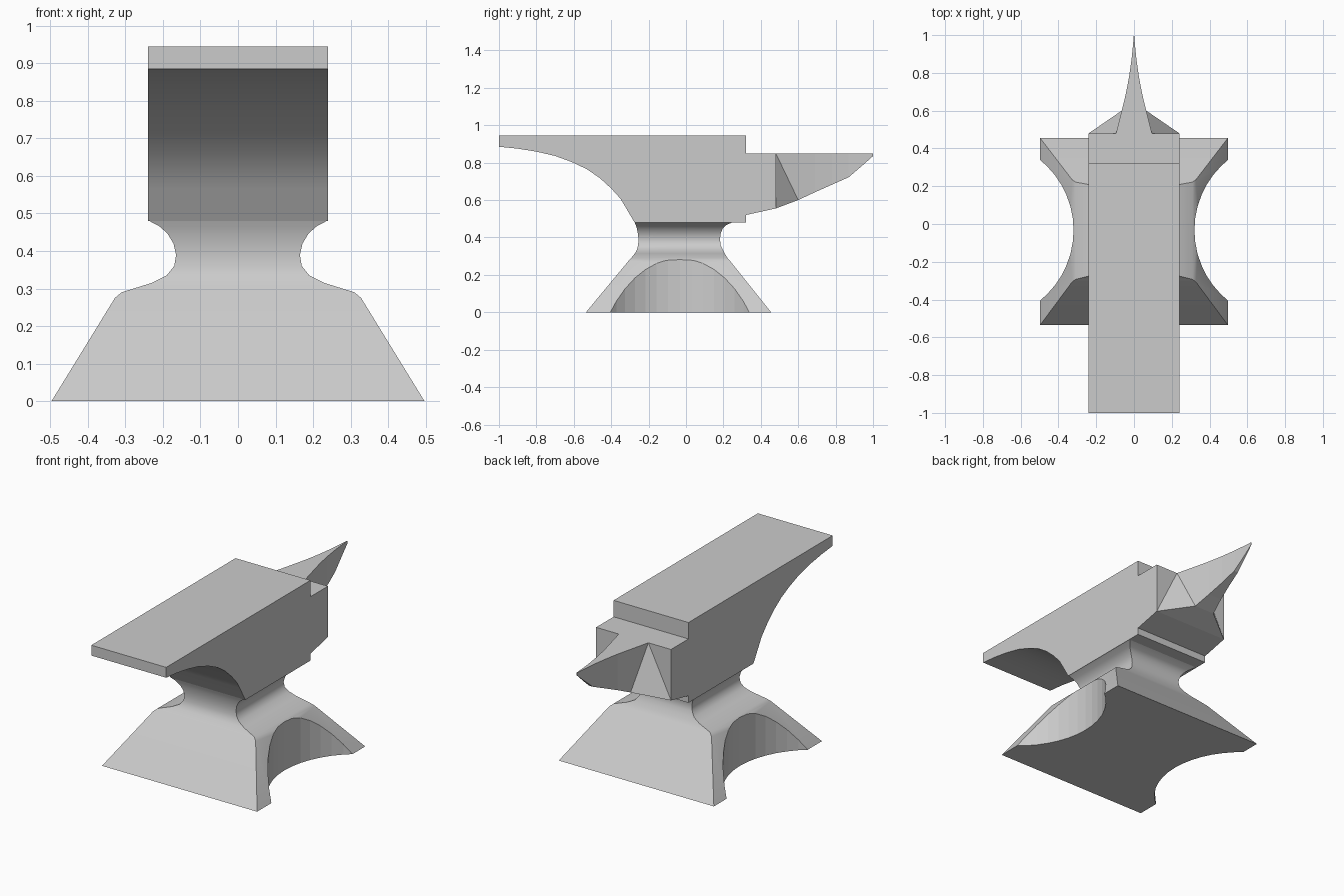
import bpy
import bmesh
from math import pi, radians

cube = bpy.data.objects.get("Cube")
if cube:
    bpy.data.objects.remove(cube, do_unlink=True)

steel = bpy.data.materials.new("grey steel")
steel.use_nodes = True
grey = (0.6, 0.6, 0.6, 1)
steel.diffuse_color = grey
steel.node_tree.nodes["Principled BSDF"].inputs["Base Color"].default_value = grey


def finish(name, bm, smooth=0):
    bmesh.ops.recalc_face_normals(bm, faces=bm.faces[:])
    mesh = bpy.data.meshes.new(name)
    bm.to_mesh(mesh)
    bm.free()
    mesh.materials.append(steel)
    obj = bpy.data.objects.new(name, mesh)
    bpy.context.collection.objects.link(obj)
    bpy.ops.object.select_all(action='DESELECT')
    obj.select_set(True)
    bpy.context.view_layer.objects.active = obj
    if smooth:
        bpy.ops.object.shade_smooth_by_angle(angle=radians(smooth))
    return obj


def loft(name, rings, smooth=0):
    """Skin a stack of matching closed rings and cap both ends."""
    bm = bmesh.new()
    loops = [[bm.verts.new(p) for p in ring] for ring in rings]
    for a, b in zip(loops, loops[1:]):
        for i in range(len(a)):
            j = (i + 1) % len(a)
            bm.faces.new((a[i], a[j], b[j], b[i]))
    bm.faces.new(loops[0])
    bm.faces.new(loops[-1])
    return finish(name, bm, smooth)


# Body: side profile (y, z) extruded across the width
HALF = 0.24
profile = [(-1, 0.945), (0.32, 0.945), (0.32, 0.85), (0.48, 0.85), (0.48, 0.555),
           (0.32, 0.52), (0.32, 0.48), (-0.275, 0.48), (-0.325, 0.565),
           (-0.35, 0.607), (-0.4, 0.662), (-0.46, 0.717), (-0.53, 0.765),
           (-0.61, 0.803), (-0.7, 0.836), (-0.8, 0.859), (-0.9, 0.875), (-1, 0.885)]
loft("body", [[(x, y, z) for y, z in profile] for x in (-HALF, HALF)], 20)

# Horn: upright sections (y, half width, underside z) narrowing to a point
sections = [(0.48, 0.095, 0.555), (0.6, 0.065, 0.6), (0.69, 0.043, 0.642),
            (0.78, 0.026, 0.682), (0.87, 0.013, 0.722), (0.94, 0.006, 0.782),
            (1, 0.001, 0.835)]
loft("horn", [[(-w, y, 0.85), (w, y, 0.85), (w, y, z), (-w, y, z)]
              for y, w, z in sections])

# Braces: wedges between the horn and the outer lower corners of the body
for side, s in (("left", 1), ("right", -1)):
    bm = bmesh.new()
    top, inner, outer, tip = [bm.verts.new((s * x, y, z)) for x, y, z in (
        (0.095, 0.48, 0.85), (0.095, 0.48, 0.555), (HALF, 0.48, 0.555), (0.065, 0.6, 0.6))]
    for tri in ((top, outer, tip), (top, inner, outer), (inner, outer, tip), (top, inner, tip)):
        bm.faces.new(tri)
    finish(side + "_horn_brace", bm)

# Base and neck: rectangular rings (z, half width, front y, back y)
levels = [(0, 0.497, -0.535, 0.455), (0.275, 0.328, -0.307, 0.235),
          (0.29, 0.31, -0.293, 0.222), (0.315, 0.23, -0.273, 0.207),
          (0.335, 0.19, -0.262, 0.197), (0.36, 0.17, -0.256, 0.185),
          (0.39, 0.165, -0.254, 0.182), (0.42, 0.172, -0.257, 0.185),
          (0.445, 0.187, -0.262, 0.195), (0.465, 0.208, -0.268, 0.212),
          (0.482, 0.24, -0.275, 0.25)]
base = loft("base", [[(-w, f, z), (w, f, z), (w, b, z), (-w, b, z)]
                     for z, w, f, b in levels], 35)

# Hollows: upright cylinders scooped out of both sides of the base
RADIUS = 0.48
for s in (1, -1):
    bpy.ops.mesh.primitive_cylinder_add(vertices=48, radius=RADIUS, depth=2,
                                        location=(s * (0.32 + RADIUS), -0.033, 0))
    cutter = bpy.context.object
    cutter.name = "hollow_cutter"
    cutter.hide_render = True
    cutter.data.materials.append(steel)
    bpy.context.view_layer.objects.active = base
    cut = base.modifiers.new("hollow", 'BOOLEAN')
    cut.operation = 'DIFFERENCE'
    cut.solver = 'EXACT'
    cut.object = cutter
    bpy.ops.object.modifier_apply(modifier=cut.name)
    bpy.data.objects.remove(cutter, do_unlink=True)
